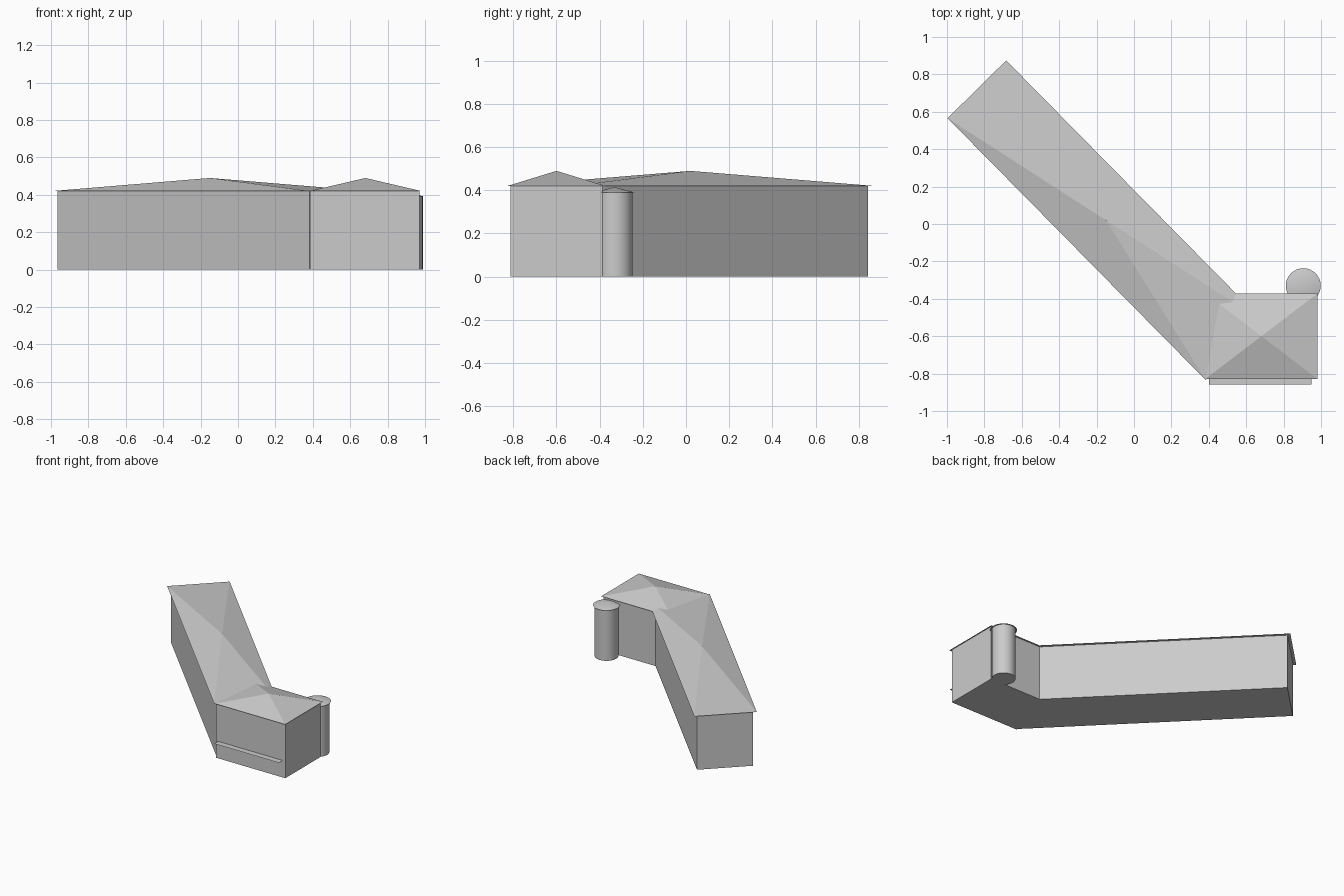
import bpy, bmesh, math
from mathutils import Matrix, Vector

if "Cube" in bpy.data.objects:
    bpy.data.objects.remove(bpy.data.objects["Cube"])


def add_object(name, bm, loc=(0, 0, 0), angle=0.0):
    bmesh.ops.transform(bm, verts=bm.verts,
                        matrix=Matrix.Translation(loc) @ Matrix.Rotation(angle, 4, 'Z'))
    bmesh.ops.recalc_face_normals(bm, faces=bm.faces)
    mesh = bpy.data.meshes.new(name)
    bm.to_mesh(mesh)
    bm.free()
    obj = bpy.data.objects.new(name, mesh)
    bpy.context.collection.objects.link(obj)
    return obj


def walls(name, center, size, height, angle=0.0):
    bm = bmesh.new()
    bmesh.ops.create_cube(bm, size=1)
    bmesh.ops.scale(bm, vec=(size[0], size[1], height), verts=bm.verts)
    return add_object(name, bm, (*center, height / 2), angle)


def pyramid_roof(name, center, size, eave, apex, angle=0.0):
    bm = bmesh.new()
    w, d = size[0] / 2, size[1] / 2
    base = [bm.verts.new((x, y, 0)) for x, y in ((-w, -d), (w, -d), (w, d), (-w, d))]
    top = bm.verts.new((0, 0, apex - eave))
    bm.faces.new(base[::-1])
    for i in range(4):
        bm.faces.new((base[i], base[(i + 1) % 4], top))
    return add_object(name, bm, (*center, eave), angle)


def round_part(name, center, r1, r2, z0, z1):
    bm = bmesh.new()
    bmesh.ops.create_cone(bm, cap_ends=True, segments=32, radius1=r1, radius2=r2,
                          depth=z1 - z0)
    obj = add_object(name, bm, (*center, (z0 + z1) / 2))
    bpy.context.view_layer.objects.active = obj
    obj.select_set(True)
    bpy.ops.object.shade_smooth_by_angle(angle=math.radians(40))
    obj.select_set(False)


EAVE, APEX = 0.42, 0.49

# Long diagonal wing
wing_c, wing_a = (-0.15, 0.02), math.atan2(-1.40, 1.38)
walls("wing_walls", wing_c, (1.922, 0.396), EAVE, wing_a)
pyramid_roof("wing_roof", wing_c, (1.966, 0.44), EAVE, APEX, wing_a)

# Square end block
walls("block_walls", (0.677, -0.60), (0.586, 0.425), EAVE)
pyramid_roof("block_roof", (0.681, -0.60), (0.598, 0.456), EAVE, APEX)

# Round tower at the back corner
tower_c = (0.905, -0.33)
round_part("tower_body", tower_c, 0.083, 0.083, 0.0, 0.39)
round_part("tower_cap", tower_c, 0.0935, 0.0, 0.39, 0.415)

# Thin flat ledge along the front wall
bm = bmesh.new()
bm.faces.new([bm.verts.new(Vector((x, y, 0.13))) for x, y in
              ((0.40, -0.859), (0.948, -0.859), (0.948, -0.80), (0.40, -0.80))])
add_object("front_ledge", bm)
